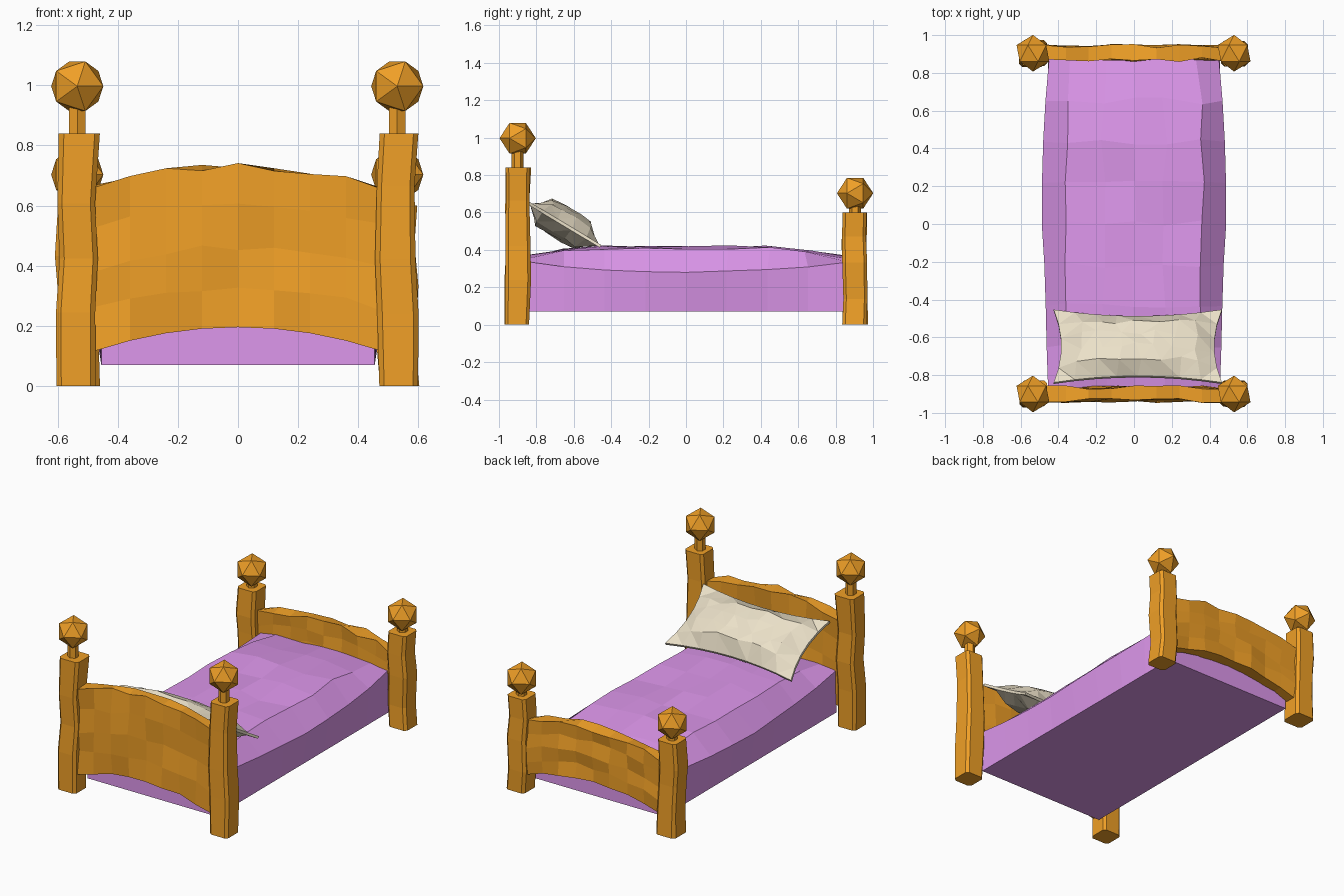
import bpy, bmesh, math, random
from itertools import product
from mathutils import Matrix, Vector

if "Cube" in bpy.data.objects:
    bpy.data.objects.remove(bpy.data.objects["Cube"])

random.seed(4)


def material(name, rgb):
    m = bpy.data.materials.new(name)
    m.diffuse_color = (*rgb, 1)
    m.use_nodes = True
    m.node_tree.nodes["Principled BSDF"].inputs["Base Color"].default_value = m.diffuse_color
    return m


WOOD = material("wood", (0.87, 0.35, 0.02))
BLANKET = material("blanket", (0.73, 0.31, 0.84))
LINEN = material("linen", (0.83, 0.75, 0.58))


def finish(bm, name, mat):
    bmesh.ops.recalc_face_normals(bm, faces=bm.faces)
    me = bpy.data.meshes.new(name)
    bm.to_mesh(me)
    bm.free()
    me.materials.append(mat)
    ob = bpy.data.objects.new(name, me)
    bpy.context.collection.objects.link(ob)
    return ob


def shell(name, n, shape, mat):
    """Closed box of n segments per axis; shape maps (u, v, w) in -1..1 to a point."""
    bm = bmesh.new()
    verts = {}

    def vert(k):
        if k not in verts:
            verts[k] = bm.verts.new(shape(*(2 * k[i] / n[i] - 1 for i in range(3))))
        return verts[k]

    for axis in range(3):
        a, b = (axis + 1) % 3, (axis + 2) % 3
        for side, i, j in product((0, n[axis]), range(n[a]), range(n[b])):
            quad = []
            for di, dj in ((0, 0), (1, 0), (1, 1), (0, 1)):
                k = [0, 0, 0]
                k[axis], k[a], k[b] = side, i + di, j + dj
                quad.append(vert(tuple(k)))
            bm.faces.new(quad)
    return finish(bm, name, mat)


def jit(a):
    return random.uniform(-a, a)


def lerp(table, t):
    """Sample evenly spaced values, t in -1..1."""
    f = (t + 1) / 2 * (len(table) - 1)
    i = min(int(f), len(table) - 2)
    return table[i] + (table[i + 1] - table[i]) * (f - i)


# Rough hewn post with chamfered corners, a neck and a faceted knob
def post(name, x, y, height, knob_z):
    chamfer = [(-1, -0.75), (-0.75, -1), (0.75, -1), (1, -0.75),
               (1, 0.75), (0.75, 1), (-0.75, 1), (-1, 0.75)]
    bm = bmesh.new()
    rings = []
    for i in range(5):
        ox, oy, s = jit(0.008), jit(0.006), 0.066 + jit(0.004)
        z = height * i / 4 + (jit(0.04) if 0 < i < 4 else 0)
        rings.append([bm.verts.new((x + ox + s * a, y + oy + s * b, z)) for a, b in chamfer])
    for r0, r1 in zip(rings, rings[1:]):
        for j in range(8):
            bm.faces.new((r0[j], r0[j - 1], r1[j - 1], r1[j]))
    bm.faces.new(rings[0])
    bm.faces.new(rings[-1])
    bmesh.ops.create_cone(bm, cap_ends=True, segments=6, radius1=0.032, radius2=0.032,
                          depth=knob_z - height,
                          matrix=Matrix.Translation((x, y, (height + knob_z) / 2)))
    bmesh.ops.create_icosphere(bm, subdivisions=1, radius=0.097,
                               matrix=Matrix.Translation((x, y, knob_z))
                               @ Matrix.Rotation(math.pi / 2, 4, 'X'))
    finish(bm, name, WOOD)


# Arched board between two posts
def board(name, y, top, arch):
    def shape(u, v, w):
        curve = 1 - u * u
        low, high = 0.115 + 0.08 * curve, top + arch * curve
        z = low + (high - low) * (w + 1) / 2
        if w > -1:
            z += jit(0.012)
        return (0.48 * u, y + 0.036 * v + jit(0.012), z)
    shell(name, (8, 1, 4), shape, WOOD)


for label, y, height, knob_z in (("head", -0.9, 0.84, 0.997), ("foot", 0.904, 0.6, 0.703)):
    for side, x in (("left", -0.535), ("right", 0.53)):
        post(f"{label}_{side}_post", x, y, height, knob_z)
board("headboard", -0.9, 0.665, 0.065)
board("footboard", 0.905, 0.46, 0.07)


# Mattress: straight sides, softly domed and lumpy blanket top
def mattress(u, v, w):
    width = lerp([0.455, 0.465, 0.47, 0.488, 0.487, 0.475, 0.45], v)
    edge = lerp([0.34, 0.30, 0.285, 0.28, 0.29, 0.30, 0.335], v)
    crown = lerp([0.36, 0.42, 0.415, 0.41, 0.418, 0.42, 0.36], v)
    y = 0.87 * v
    if w < 0:
        return (0.455 * u, y, 0.07)
    if abs(u) == 1:
        return (width * u, y, edge)
    inner = abs(u) < 0.5
    z = crown + (jit(0.01) if inner else -0.01 + jit(0.006))
    x = width * u * (1.0 if inner else 1.14) + jit(0.015)
    return (x, y + (jit(0.02) if abs(v) < 1 else 0), z)


shell("mattress", (6, 8, 1), mattress, BLANKET)


# Pillow: pinched rim, pointed corners and crumpled faces, leaning on the headboard
TILT = Matrix.Translation((0.02, -0.65, 0.535)) @ Matrix.Rotation(math.radians(-31), 4, 'X')


def pillow(u, v, w):
    puff = ((1 - u ** 4) * (1 - v ** 4)) ** 0.5
    x = u * (0.405 + 0.04 * v * v)
    y = v * (0.185 + 0.04 * u * u)
    z = w * (0.008 + 0.075 * puff)
    if puff > 0:
        x, y, z = x + jit(0.025), y + jit(0.018), z + jit(0.012)
    return TILT @ Vector((x, y, z))


cushion = shell("pillow", (8, 5, 1), pillow, LINEN)
cushion.modifiers.new("facets", 'TRIANGULATE')
